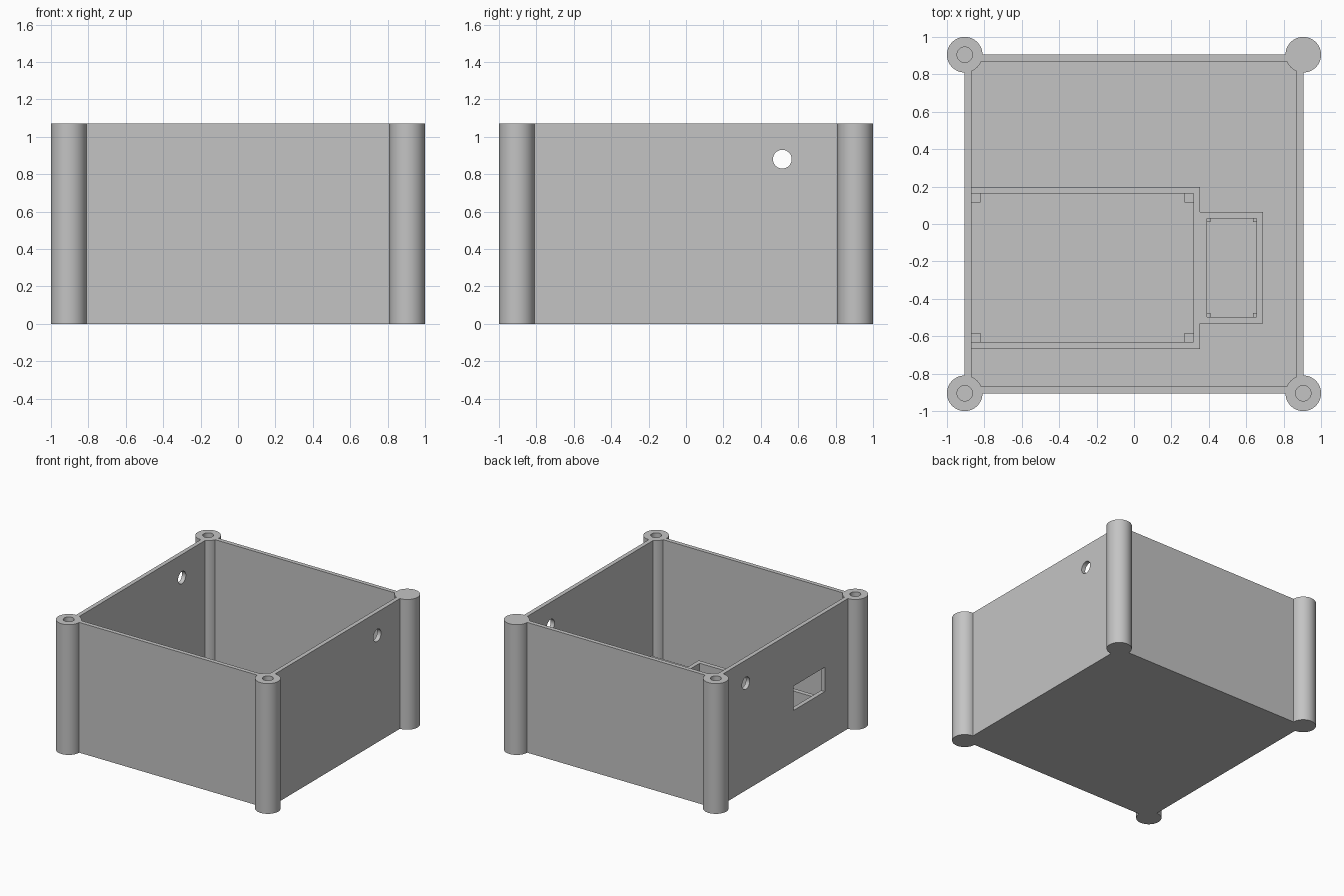
import bpy
import math

cube = bpy.data.objects.get("Cube")
if cube:
    bpy.data.objects.remove(cube, do_unlink=True)

HEIGHT = 1.07
OUT, IN = 0.905, 0.87      # outer and inner wall faces
FLOOR = 0.035
RAIL_TOP = 0.28
REST_TOP = 0.2

grey = bpy.data.materials.new("plain grey plastic")
grey.use_nodes = True
colour = (0.55, 0.55, 0.55, 1)
grey.diffuse_color = colour
grey.node_tree.nodes["Principled BSDF"].inputs["Base Color"].default_value = colour


def finish(ob, name):
    ob.name = name
    ob.data.materials.clear()
    ob.data.materials.append(grey)
    return ob


def box(name, x, y, z):
    """Box from (low, high) ranges on each axis."""
    spans = (x, y, z)
    bpy.ops.mesh.primitive_cube_add(size=1, location=[sum(s) / 2 for s in spans])
    ob = bpy.context.object
    ob.scale = [s[1] - s[0] for s in spans]
    bpy.ops.object.transform_apply(location=True, rotation=True, scale=True)
    return finish(ob, name)


def cylinder(name, radius, depth, centre, turn=(0, 0, 0)):
    bpy.ops.mesh.primitive_cylinder_add(vertices=64, radius=radius, depth=depth,
                                        location=centre, rotation=turn)
    bpy.ops.object.transform_apply(location=True, rotation=True, scale=True)
    return finish(bpy.context.object, name)


def combine(target, tool, operation):
    """Apply a boolean and remove the tool."""
    tool.hide_render = True
    mod = target.modifiers.new("combine", "BOOLEAN")
    mod.operation, mod.solver, mod.object = operation, "EXACT", tool
    bpy.ops.object.select_all(action="DESELECT")
    bpy.context.view_layer.objects.active = target
    target.select_set(True)
    bpy.ops.object.modifier_apply(modifier=mod.name)
    bpy.data.objects.remove(tool, do_unlink=True)


# Open case: floor and four walls
case = box("case_body", (-OUT, OUT), (-OUT, OUT), (0, HEIGHT))
combine(case, box("cavity", (-IN, IN), (-IN, IN), (FLOOR, 2)), "DIFFERENCE")

# Corner posts; the back left one is solid, the rest have screw holes
corners = [(sx * OUT, sy * OUT) for sx in (-1, 1) for sy in (-1, 1)]
for x, y in corners:
    combine(case, cylinder("post", 0.095, HEIGHT, (x, y, HEIGHT / 2)), "UNION")
for x, y in corners:
    if x < 0 or y < 0:
        combine(case, cylinder("screw_hole", 0.041, 0.8, (x, y, HEIGHT)), "DIFFERENCE")

# Round hole through both side walls, and the port window in the right wall
combine(case, cylinder("cable_hole", 0.05, 3, (0, 0.515, 0.88),
                       (0, math.pi / 2, 0)), "DIFFERENCE")
combine(case, box("port_window", (-1, -0.8), (-0.51, -0.10), (0.42, 0.62)), "DIFFERENCE")

# Rails around the large and the small board bay
base = FLOOR - 0.005
rails = box("board_rails", (-0.88, 0.352), (-0.667, 0.197), (base, RAIL_TOP))
combine(rails, box("small_bay", (0.3, 0.69), (-0.532, 0.065), (base, RAIL_TOP)), "UNION")
large, small = ((-IN, 0.317), (-0.63, 0.162)), ((0.39, 0.655), (-0.497, 0.03))
combine(rails, box("large_pocket", (-1, large[0][1]), large[1], (-1, 1)), "DIFFERENCE")
combine(rails, box("small_pocket", *small, (-1, 1)), "DIFFERENCE")

# Square board rests in the corners of each bay
for bay, (xs, ys), size in (("large", large, 0.048), ("small", small, 0.02)):
    for i, x in enumerate(xs):
        for j, y in enumerate(ys):
            xr = (x, x + size) if i == 0 else (x - size, x)
            yr = (y, y + size) if j == 0 else (y - size, y)
            box(f"{bay}_board_rest_{2 * i + j + 1}", xr, yr, (base, REST_TOP))

# Smooth the round parts, keep edges sharp
bpy.ops.object.select_all(action="DESELECT")
case.select_set(True)
bpy.context.view_layer.objects.active = case
bpy.ops.object.shade_smooth_by_angle(angle=math.radians(30))
